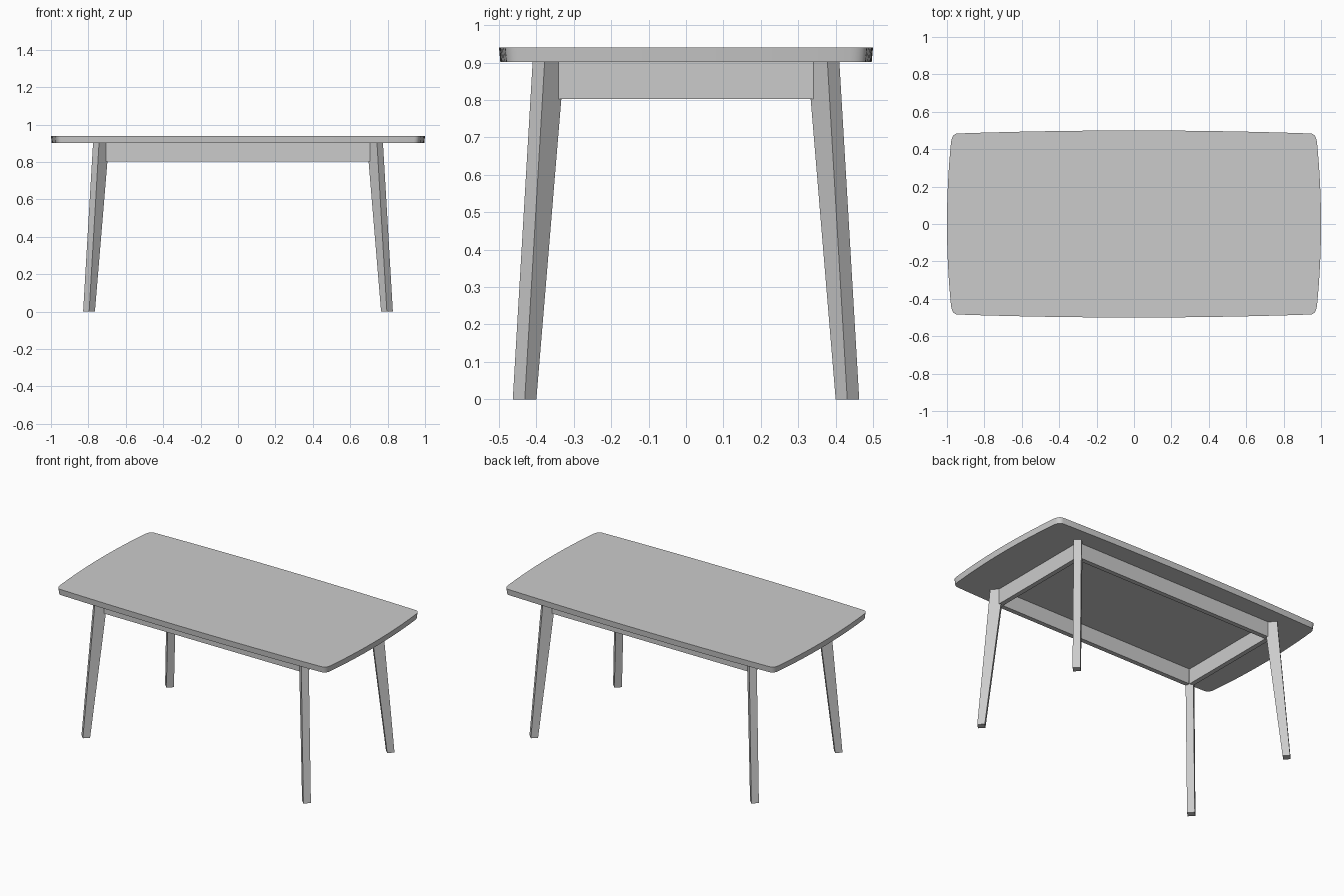
import bpy, math

if "Cube" in bpy.data.objects:
    bpy.data.objects.remove(bpy.data.objects["Cube"])

grey = bpy.data.materials.new("light grey")
grey.diffuse_color = (0.6, 0.6, 0.6, 1)
grey.use_nodes = True
grey.node_tree.nodes["Principled BSDF"].inputs["Base Color"].default_value = grey.diffuse_color

TOP_Z, UNDER_Z, APRON_Z = 0.94, 0.902, 0.803


def make(name, verts, faces):
    mesh = bpy.data.meshes.new(name)
    mesh.from_pydata(verts, [], faces)
    mesh.materials.append(grey)
    obj = bpy.data.objects.new(name, mesh)
    bpy.context.collection.objects.link(obj)
    return obj


def loft(name, low, high):
    """Closed solid between two matching counter-clockwise outlines."""
    n = len(low)
    sides = [(i, (i + 1) % n, n + (i + 1) % n, n + i) for i in range(n)]
    caps = [tuple(reversed(range(n))), tuple(range(n, 2 * n))]
    return make(name, low + high, sides + caps)


# Table top: bowed sides joined by small rounded corners
def quarter_outline():
    pts = []
    for i in range(9):                      # bowed end
        y = 0.44 * i / 8
        pts.append((1 - 0.022 * (y / 0.44) ** 2, y))
    p0, p1, p2 = (0.978, 0.44), (0.972, 0.483), (0.942, 0.484)
    for i in range(1, 7):                   # corner
        t = i / 6
        pts.append(tuple((1 - t) ** 2 * a + 2 * t * (1 - t) * b + t * t * c
                         for a, b, c in zip(p0, p1, p2)))
    for i in range(7, -1, -1):              # bowed long side
        x = 0.942 * i / 8
        pts.append((x, 0.5 - 0.016 * (x / 0.942) ** 2))
    return pts


q = quarter_outline()
half = q + [(-x, y) for x, y in reversed(q[:-1])]
outline = half + [(x, -y) for x, y in reversed(half[1:-1])]
top = loft("table_top",
           [(x * 0.996, y * 0.993, UNDER_Z) for x, y in outline],
           [(x, y, TOP_Z) for x, y in outline])
bpy.context.view_layer.objects.active = top
top.select_set(True)
bpy.ops.object.shade_smooth_by_angle(angle=math.radians(30))
top.select_set(False)


# Legs: diagonal to the frame, splayed outward and deeper at the top
def leg_section(cx, cy, width, depth, z):
    a, b = (cx + width, cy), (cx, cy + width)
    return [(*a, z), (*b, z), (b[0] - depth, b[1] - depth, z),
            (a[0] - depth, a[1] - depth, z)]


for sx, side in ((1, "right"), (-1, "left")):
    for sy, end in ((1, "back"), (-1, "front")):
        rings = [leg_section(0.796, 0.431, 0.032, 0.031, 0),
                 leg_section(0.743, 0.378, 0.032, 0.053, UNDER_Z)]
        rings = [[(x * sx, y * sy, z) for x, y, z in r] for r in rings]
        if sx * sy < 0:
            rings = [r[::-1] for r in rings]
        loft(f"{end}_{side}_leg", *rings)


# Aprons: four rails between the legs, under the top
def box(name, x0, x1, y0, y1):
    ring = [(x0, y0), (x1, y0), (x1, y1), (x0, y1)]
    loft(name, [(x, y, APRON_Z) for x, y in ring],
         [(x, y, UNDER_Z) for x, y in ring])


T = 0.03
box("front_apron", -0.706, 0.706, -0.372, -0.372 + T)
box("back_apron", -0.706, 0.706, 0.372 - T, 0.372)
box("left_apron", -0.738, -0.738 + T, -0.342, 0.342)
box("right_apron", 0.738 - T, 0.738, -0.342, 0.342)
